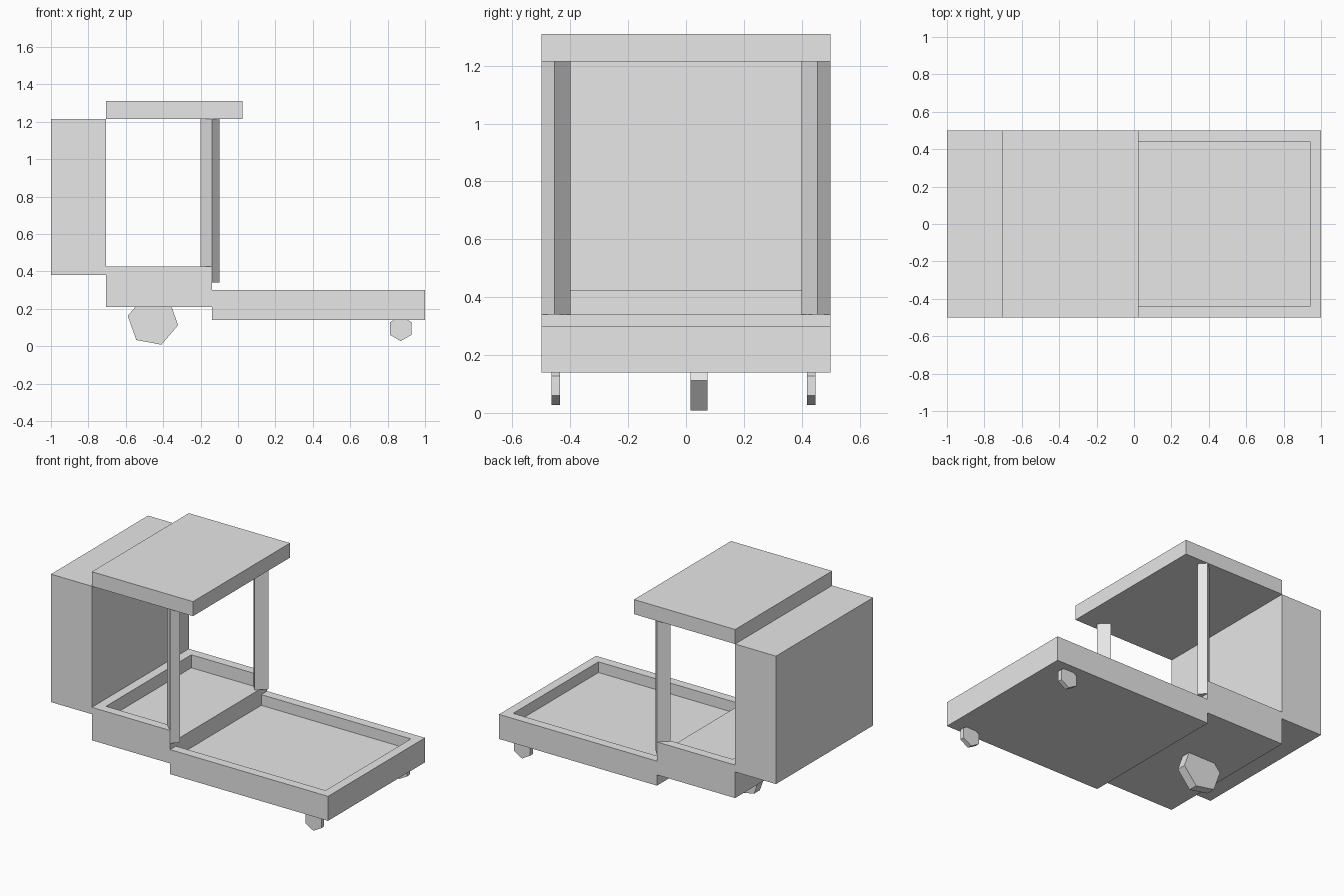
import bpy
import bmesh
import math

cube = bpy.data.objects.get("Cube")
if cube:
    bpy.data.objects.remove(cube, do_unlink=True)

# One plain grey for the whole cart
grey = bpy.data.materials.new("plain grey")
grey.use_nodes = True
colour = (0.8, 0.8, 0.8, 1)
grey.diffuse_color = colour
grey.node_tree.nodes["Principled BSDF"].inputs["Base Color"].default_value = colour


def prism(name, outline, depth):
    """Extrude a flat 3D outline along the depth vector."""
    bm = bmesh.new()
    base = bm.faces.new([bm.verts.new(p) for p in outline])
    top = bmesh.ops.extrude_face_region(bm, geom=[base], use_keep_orig=True)
    moved = [v for v in top["geom"] if isinstance(v, bmesh.types.BMVert)]
    bmesh.ops.translate(bm, verts=moved, vec=depth)
    bmesh.ops.recalc_face_normals(bm, faces=bm.faces)
    mesh = bpy.data.meshes.new(name)
    bm.to_mesh(mesh)
    bm.free()
    mesh.materials.append(grey)
    obj = bpy.data.objects.new(name, mesh)
    bpy.context.collection.objects.link(obj)
    return obj


def box(name, x0, x1, z0, z1, half=0.5):
    outline = [(x0, -half, z0), (x1, -half, z0), (x1, half, z0), (x0, half, z0)]
    return prism(name, outline, (0, 0, z1 - z0))


def tray(name, x0, x1, z0, z1, floor, cut_x0, cut_x1):
    """Box with a recess that is open at one end."""
    body = box(name, x0, x1, z0, z1)
    cutter = box(name + "_cutter", cut_x0, cut_x1, floor, z1 + 0.2, 0.44)
    cutter.hide_render = True
    mod = body.modifiers.new("recess", "BOOLEAN")
    mod.operation = "DIFFERENCE"
    mod.solver = "EXACT"
    mod.object = cutter
    bpy.context.view_layer.objects.active = body
    bpy.ops.object.modifier_apply(modifier=mod.name)
    bpy.data.objects.remove(cutter, do_unlink=True)


def wheel(name, x, z, radius, y0, y1, turn):
    """Six-sided wheel with its axle along y."""
    angles = [math.radians(turn + 60 * i) for i in range(6)]
    outline = [(x + radius * math.cos(a), y0, z + radius * math.sin(a)) for a in angles]
    prism(name, outline, (0, y1 - y0, 0))


# Solid bodies
box("rear_box", -1, -0.705, 0.38, 1.215)
box("roof", -0.705, 0.025, 1.215, 1.31)

# Stepped trays, open towards each other
tray("cabin_tray", -0.705, -0.14, 0.21, 0.425, 0.34, -0.645, 0.1)
tray("front_tray", -0.14, 1, 0.14, 0.30, 0.23, -0.4, 0.94)

# Turned roof posts, mirrored across the middle
for name, side in (("right_post", 1), ("left_post", -1)):
    corners = [(-0.14, -0.5), (-0.10, -0.455), (-0.16, -0.4), (-0.20, -0.445)]
    prism(name, [(x, y * side, 0.34) for x, y in corners], (0, 0, 0.875))

# Wheels
wheel("rear_wheel", -0.455, 0.137, 0.137, 0.015, 0.075, -10.5)
wheel("front_wheel_right", 0.87, 0.094, 0.067, -0.465, -0.436, 30)
wheel("front_wheel_left", 0.87, 0.094, 0.067, 0.419, 0.448, 30)
